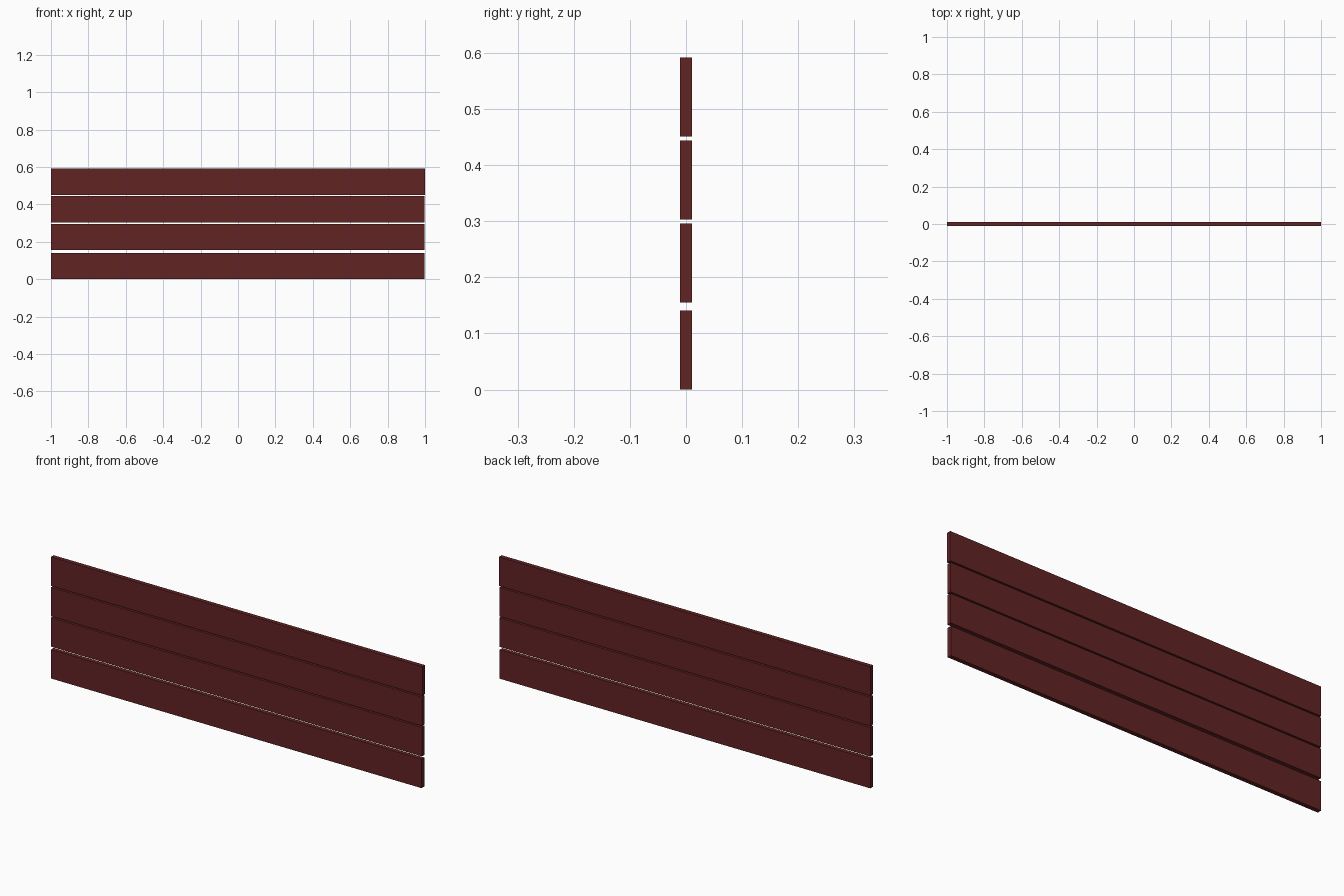
import bpy
import bmesh

if "Cube" in bpy.data.objects:
    bpy.data.objects.remove(bpy.data.objects["Cube"])

# One dark red-brown paint for every board
paint = bpy.data.materials.new("dark red wood")
paint.diffuse_color = (0.122, 0.0168, 0.0176, 1.0)
paint.use_nodes = True
paint.node_tree.nodes["Principled BSDF"].inputs["Base Color"].default_value = paint.diffuse_color

HEIGHT = 0.141
THICK = 0.021


def board(name, x0, x1, z0):
    """Plain rectangular board spanning x0..x1 with its bottom edge at z0."""
    bm = bmesh.new()
    bmesh.ops.create_cube(bm, size=1.0)
    for v in bm.verts:
        v.co.x = x1 if v.co.x > 0 else x0
        v.co.y *= THICK
        v.co.z = z0 + (v.co.z + 0.5) * HEIGHT
    mesh = bpy.data.meshes.new(name)
    bm.to_mesh(mesh)
    bm.free()
    mesh.materials.append(paint)
    obj = bpy.data.objects.new(name, mesh)
    bpy.context.collection.objects.link(obj)
    return obj


# Four stacked horizontal boards, the lowest with a wider gap above it
board("bottom_board", -1.0, 0.996, 0.0)
board("lower_middle_board", -1.0, 0.998, 0.155)
board("upper_middle_board", -1.0, 0.998, 0.303)
board("top_board", -1.0, 1.0, 0.451)
